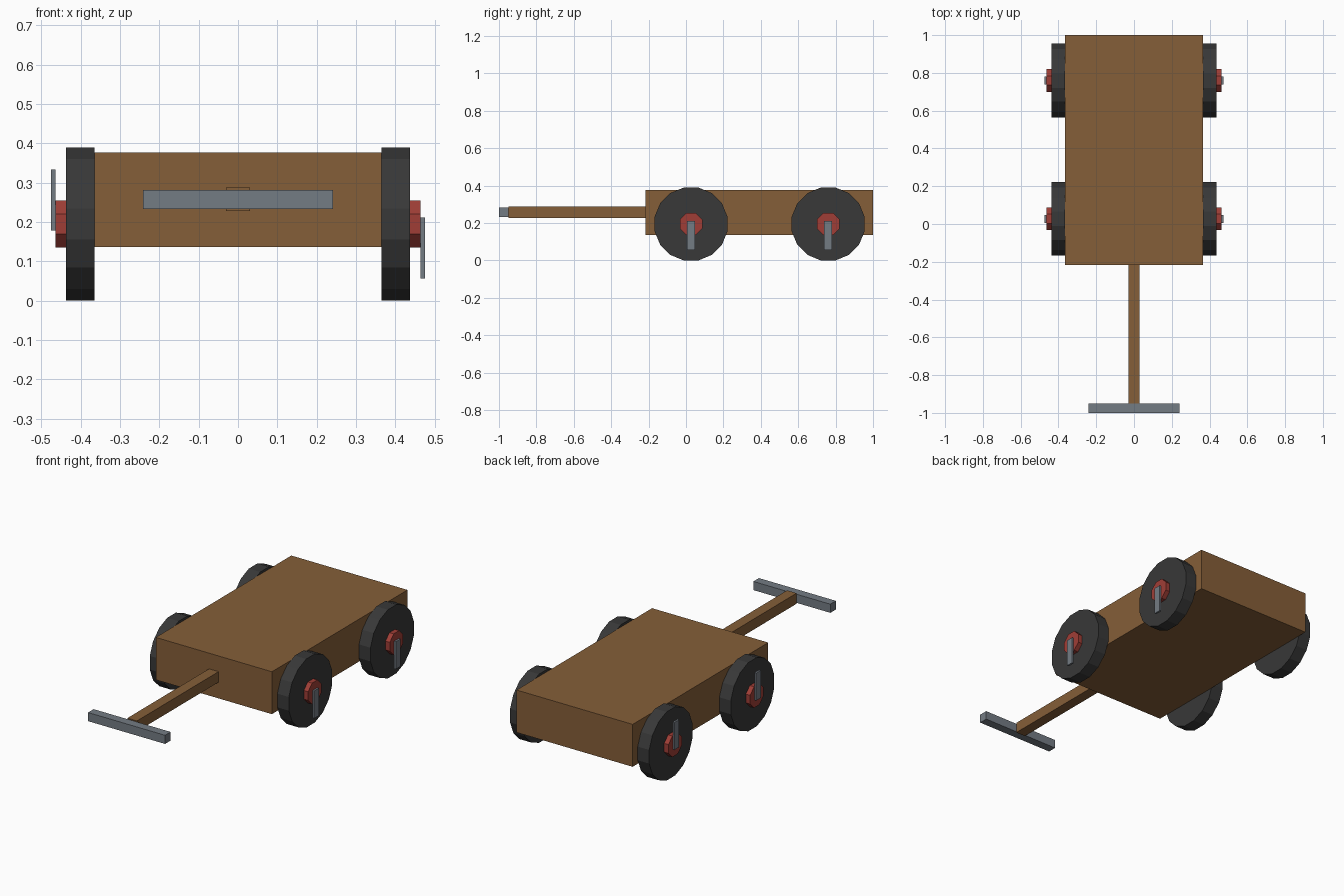
import bpy, bmesh
from math import pi, cos
from mathutils import Matrix

cube = bpy.data.objects.get("Cube")
if cube:
    bpy.data.objects.remove(cube, do_unlink=True)


def material(name, color):
    m = bpy.data.materials.new(name)
    m.use_nodes = True
    m.diffuse_color = (*color, 1)
    m.node_tree.nodes["Principled BSDF"].inputs["Base Color"].default_value = (*color, 1)
    return m


wood = material("brown wood", (0.235, 0.113, 0.04))
rubber = material("black rubber", (0.04, 0.04, 0.04))
metal = material("grey metal", (0.175, 0.2, 0.23))
red = material("red paint", (0.35, 0.048, 0.037))


def finish(name, bm, mat):
    mesh = bpy.data.meshes.new(name)
    bm.to_mesh(mesh)
    bm.free()
    mesh.materials.append(mat)
    obj = bpy.data.objects.new(name, mesh)
    bpy.context.collection.objects.link(obj)


def box(name, low, high, mat):
    """Box between two opposite corners."""
    center = [(a + b) / 2 for a, b in zip(low, high)]
    size = [b - a for a, b in zip(low, high)]
    bm = bmesh.new()
    bmesh.ops.create_cube(bm, size=1, matrix=Matrix.Translation(center) @ Matrix.Diagonal((*size, 1)))
    finish(name, bm, mat)


def disc(name, center, apothem, width, sides, mat):
    """Prism along x, resting on a flat side."""
    r = apothem / cos(pi / sides)
    turn = Matrix.Rotation(pi / 2, 4, "Y") @ Matrix.Rotation(pi / sides, 4, "Z")
    bm = bmesh.new()
    bmesh.ops.create_cone(bm, cap_ends=True, segments=sides, radius1=r, radius2=r,
                          depth=width, matrix=Matrix.Translation(center) @ turn)
    finish(name, bm, mat)


# Wagon body and pull handle
box("wagon_bed", (-0.365, -0.217, 0.136), (0.365, 1, 0.377), wood)
box("handle_shaft", (-0.03, -0.95, 0.228), (0.03, -0.217, 0.288), wood)
box("handle_grip", (-0.242, -1, 0.233), (0.242, -0.95, 0.282), metal)

# Wheels with hubs and crank plates, which point down on the left and up on the right
axle = 0.195
for end, y in (("front", 0.027), ("rear", 0.76)):
    for side, s in (("left", 1), ("right", -1)):
        tag = f"{end}_{side}"
        disc(f"{tag}_wheel", (s * 0.401, y, axle), 0.195, 0.072, 16, rubber)
        disc(f"{tag}_hub", (s * 0.449, y, axle), 0.06, 0.03, 8, red)
        z = axle - s * 0.061
        x = s * 0.4695
        box(f"{tag}_crank", (x - 0.0055, y - 0.021, z - 0.078),
            (x + 0.0055, y + 0.021, z + 0.078), metal)
